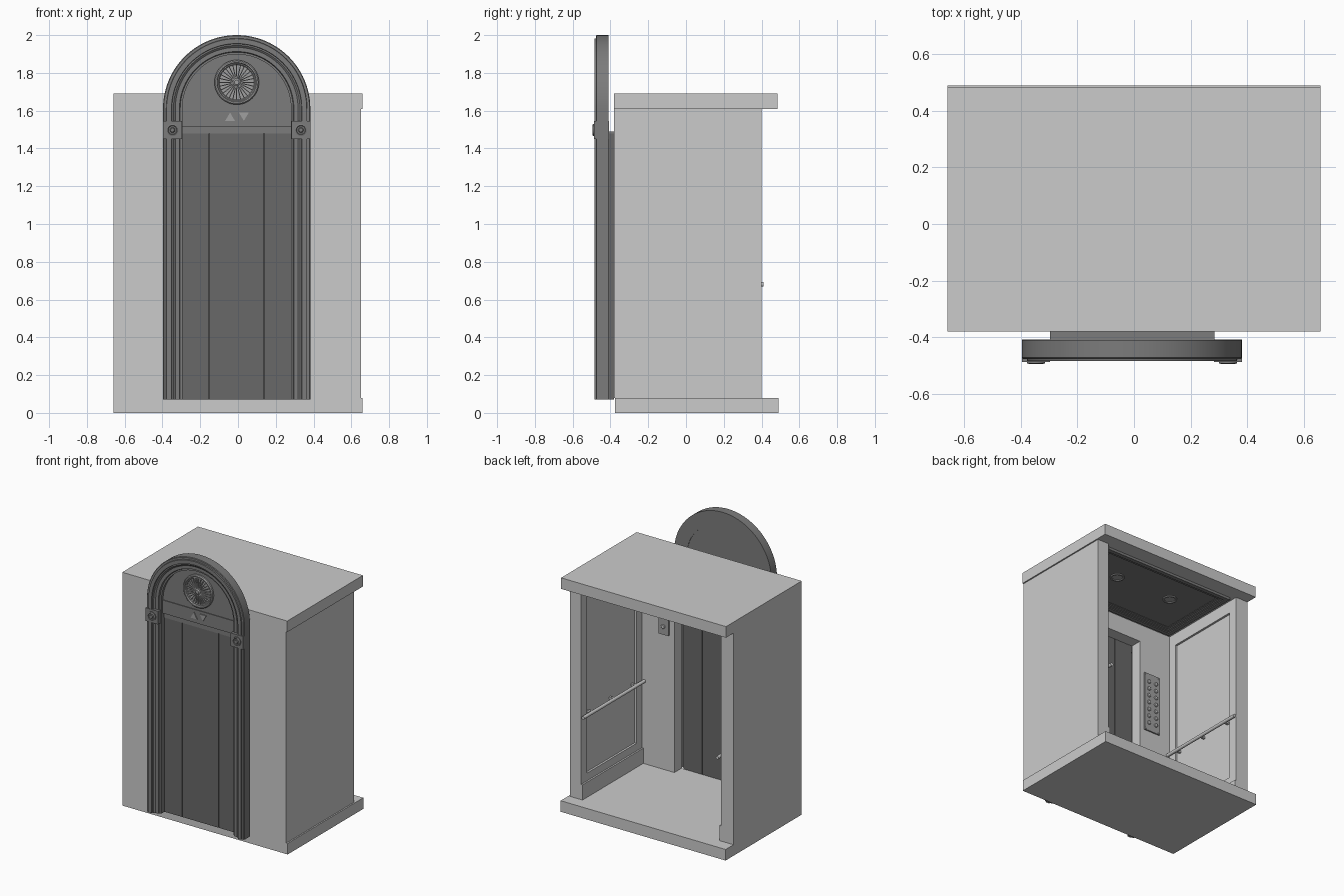
import bpy, bmesh, math
from mathutils import Matrix

if "Cube" in bpy.data.objects:
    bpy.data.objects.remove(bpy.data.objects["Cube"])

CX = -0.007  # centre line of the door surround


def material(name, v):
    m = bpy.data.materials.new(name)
    m.diffuse_color = (v, v, v, 1)
    m.use_nodes = True
    m.node_tree.nodes["Principled BSDF"].inputs["Base Color"].default_value = m.diffuse_color
    return m


DARK = material("dark_metal", 0.2)
DOOR = material("door_metal", 0.14)
TRIM = material("trim_metal", 0.35)


def finish(name, bm, mat=None, smooth=False):
    bmesh.ops.recalc_face_normals(bm, faces=bm.faces)
    me = bpy.data.meshes.new(name)
    bm.to_mesh(me)
    bm.free()
    ob = bpy.data.objects.new(name, me)
    bpy.context.collection.objects.link(ob)
    if mat:
        me.materials.append(mat)
    if smooth:
        bpy.ops.object.select_all(action='DESELECT')
        ob.select_set(True)
        bpy.context.view_layer.objects.active = ob
        bpy.ops.object.shade_smooth_by_angle(angle=math.radians(30))
    return ob


def box(name, x0, x1, y0, y1, z0, z1, mat=None):
    bm = bmesh.new()
    M = Matrix.Translation(((x0 + x1) / 2, (y0 + y1) / 2, (z0 + z1) / 2))
    S = Matrix.Diagonal((abs(x1 - x0), abs(y1 - y0), abs(z1 - z0), 1))
    bmesh.ops.create_cube(bm, size=1, matrix=M @ S)
    return finish(name, bm, mat)


def prism(name, pts, y0, y1, mat=None, smooth=False):
    """Extrude an x,z outline from y0 to y1."""
    bm = bmesh.new()
    f = bm.faces.new([bm.verts.new((x, y0, z)) for x, z in pts])
    ext = bmesh.ops.extrude_face_region(bm, geom=[f])["geom"]
    for v in ext:
        if isinstance(v, bmesh.types.BMVert):
            v.co.y = y1
    return finish(name, bm, mat, smooth)


def lathe(name, prof, loc, axis='Y', n=32, mat=None):
    """Revolve (radius, offset) around an axis through loc."""
    bm = bmesh.new()
    rings = []
    for r, h in prof:
        ring = []
        for i in range(n):
            a = 2 * math.pi * i / n
            c, s = r * math.cos(a), r * math.sin(a)
            p = (c, h, s) if axis == 'Y' else (c, s, h)
            ring.append(bm.verts.new([p[k] + loc[k] for k in range(3)]))
        rings.append(ring)
    for a, b in zip(rings, rings[1:]):
        for i in range(n):
            bm.faces.new((a[i], a[(i + 1) % n], b[(i + 1) % n], b[i]))
    bm.faces.new(rings[0])
    bm.faces.new(rings[-1])
    return finish(name, bm, mat, True)


# cabin shell: floor, roof, front wall around the door opening
box("floor_slab", -0.66, 0.66, -0.375, 0.49, 0, 0.08)
box("roof_slab", -0.66, 0.66, -0.38, 0.485, 1.61, 1.69)
for s, n in ((-1, "left"), (1, "right")):
    out = 0.66 if s < 0 else 0.65
    box(f"front_wall_{n}", s * 0.30, s * out, -0.38, -0.295, 0.08, 1.61)
    # side wall with a sunken panel framed by rails and stiles
    box(f"side_wall_{n}", s * 0.575, s * out, -0.295, 0.40, 0.08, 1.61)
    a, b = s * 0.56, s * 0.575
    box(f"panel_stile_front_{n}", a, b, -0.295, -0.235, 0.08, 1.61)
    box(f"panel_stile_back_{n}", a, b, 0.33, 0.40, 0.08, 1.61)
    box(f"panel_rail_low_{n}", a, b, -0.235, 0.33, 0.08, 0.245)
    box(f"panel_rail_top_{n}", a, b, -0.235, 0.33, 1.52, 1.61)
    box(f"baseboard_{n}", s * 0.548, a, -0.295, 0.40, 0.08, 0.19)
    # handrail on brackets
    lathe(f"handrail_{n}", [(0.012, -0.29), (0.012, 0.41)],
          (s * 0.537, 0, 0.68), n=16)
    for i, y in enumerate((-0.2, 0.05, 0.3)):
        box(f"rail_bracket_{n}_{i}", s * 0.54, s * 0.576, y - 0.008, y + 0.008, 0.672, 0.688)
box("front_wall_lintel", -0.30, 0.30, -0.38, -0.295, 1.48, 1.61)

# ceiling: nested frames and two round lights
for i, (m, w, h) in enumerate(((0.0, 0.03, 0.018), (0.03, 0.02, 0.012), (0.05, 0.02, 0.006))):
    X, Y0, Y1 = 0.53 - m, -0.265 + m, 0.37 - m
    z = 1.61 - h
    for s in (-1, 1):
        box(f"ceiling_frame_side_{i}", s * X, s * (X - w), Y0, Y1, z, 1.611, DARK)
    box(f"ceiling_frame_front_{i}", -X + w, X - w, Y0, Y0 + w, z, 1.611, DARK)
    box(f"ceiling_frame_back_{i}", -X + w, X - w, Y1 - w, Y1, z, 1.611, DARK)
box("ceiling_panel", -0.46, 0.46, -0.195, 0.30, 1.607, 1.611, DARK)
for s in (-1, 1):
    lathe("ceiling_light", [(0.048, 0), (0.048, -0.008), (0.038, -0.008), (0.036, -0.002)],
          (s * 0.23, 0.1, 1.607), 'Z', 32, TRIM)

# control panel with two columns of buttons
box("control_panel", -0.465, -0.335, -0.295, -0.285, 0.81, 1.25, TRIM)
for c in (-0.43, -0.37):
    for r in range(7):
        lathe("control_button", [(0.014, 0), (0.014, 0.006), (0.01, 0.009)],
              (c, -0.285, 0.87 + r * 0.053), n=16)
for x in (-0.455, -0.345):
    for z in (0.822, 1.238):
        lathe("panel_screw", [(0.005, 0), (0.004, 0.003)], (x, -0.285, z), n=8)

# small service plate on the other side of the door
box("service_plate", 0.34, 0.42, -0.295, -0.283, 1.06, 1.25, TRIM)
lathe("service_button", [(0.015, 0), (0.015, 0.006), (0.011, 0.009)], (0.38, -0.283, 1.12), n=16)

# three door leaves over a thin backing that closes the seams
L, R = -0.297, 0.285
box("door_backing", L, R, -0.41, -0.39, 0.07, 1.48, DOOR)
edges = (L, CX - 0.145, CX + 0.145, R)
for i in range(3):
    box(f"door_leaf_{i}", edges[i] + 0.002 * (i > 0), edges[i + 1] - 0.002 * (i < 2),
        -0.418, -0.38, 0.07, 1.478, DOOR)
box("door_header", L, R, -0.425, -0.38, 1.478, 1.49, DARK)
box("header_band", L, R, -0.425, -0.41, 1.49, 1.515, DARK)
box("header_panel", L, R, -0.44, -0.411, 1.515, 1.61, DARK)

# moulded surround swept up the legs and around the arch
prof = [(0.288, -0.41), (0.288, -0.455), (0.299, -0.455), (0.303, -0.467), (0.325, -0.467),
        (0.335, -0.475), (0.343, -0.475), (0.345, -0.485), (0.371, -0.485), (0.373, -0.477),
        (0.386, -0.477), (0.39, -0.473), (0.39, -0.41)]
N = 48
path = [(0, 0.07)] + [(math.pi * i / N, 1.61) for i in range(N + 1)] + [(math.pi, 0.07)]
bm = bmesh.new()
rows = [[bm.verts.new((CX + r * math.cos(a), y, z + r * math.sin(a))) for r, y in prof]
        for a, z in path]
for a, b in zip(rows, rows[1:]):
    for i in range(len(prof)):
        j = (i + 1) % len(prof)
        bm.faces.new((a[i], a[j], b[j], b[i]))
bm.faces.new(rows[0])
bm.faces.new(rows[-1])
finish("arch_surround", bm, DARK, True)

# half-round infill above the header
prism("arch_infill", [(CX + 0.295 * math.cos(math.pi * i / N), 1.61 + 0.295 * math.sin(math.pi * i / N))
                      for i in range(N + 1)], -0.435, -0.413, DARK)

# corner blocks with rosettes
for s, n in ((-1, "left"), (1, "right")):
    x = CX + s * 0.34
    box(f"corner_block_{n}", x - 0.05, x + 0.05, -0.488, -0.408, 1.45, 1.545, DARK)
    lathe(f"corner_rosette_{n}", [(0.032, 0), (0.032, -0.005), (0.025, -0.007), (0.022, -0.003),
                                  (0.014, -0.003), (0.010, -0.008)], (x, -0.488, 1.4975), n=24, mat=DARK)

# round medallion with radial fins
C = (CX, -0.435, 1.75)
lathe("medallion_ring", [(0.118, 0), (0.118, -0.012), (0.112, -0.018), (0.105, -0.018),
                         (0.101, -0.01), (0.096, -0.01), (0.092, -0.004)], C, n=48, mat=TRIM)
lathe("medallion_hub", [(0.02, 0), (0.02, -0.016), (0.012, -0.022)], C, n=24, mat=TRIM)
bm = bmesh.new()
for i in range(28):
    M = (Matrix.Translation(C) @ Matrix.Rotation(2 * math.pi * i / 28, 4, 'Y')
         @ Matrix.Translation((0.055, -0.007, 0)) @ Matrix.Diagonal((0.074, 0.012, 0.005, 1)))
    bmesh.ops.create_cube(bm, size=1, matrix=M)
finish("medallion_fins", bm, TRIM)

# direction arrows
for n, x, d in (("up", -0.042, 1), ("down", 0.031, -1)):
    prism(f"arrow_{n}", [(x - 0.026, 1.568 - d * 0.022), (x + 0.026, 1.568 - d * 0.022),
                         (x, 1.568 + d * 0.022)], -0.446, -0.438, TRIM)
